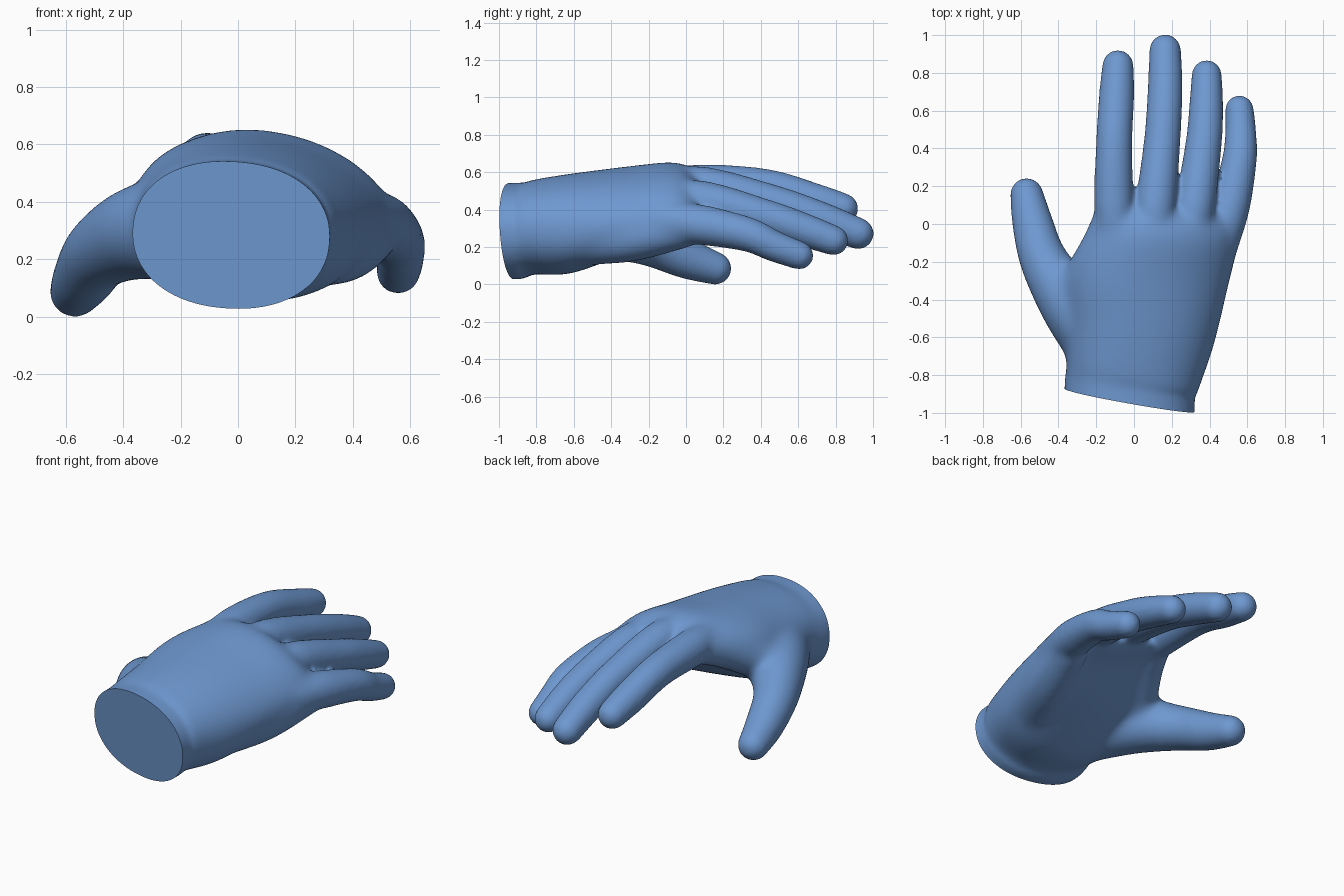
import bpy, bmesh, math
from mathutils import Vector

cube = bpy.data.objects.get("Cube")
if cube:
    bpy.data.objects.remove(cube, do_unlink=True)

blue = bpy.data.materials.new("glove_blue")
blue.use_nodes = True
colour = (0.156, 0.314, 0.631, 1)
blue.diffuse_color = colour
blue.node_tree.nodes["Principled BSDF"].inputs["Base Color"].default_value = colour


def spline(rows, steps=6):
    """Catmull-Rom interpolation of rows of numbers."""
    out = []
    for i in range(len(rows) - 1):
        p0, p1, p2 = rows[max(i - 1, 0)], rows[i], rows[i + 1]
        p3 = rows[min(i + 2, len(rows) - 1)]
        for s in range(steps):
            t = s / steps
            out.append([0.5 * (2 * b + (c - a) * t + (2 * a - 5 * b + 4 * c - d) * t * t
                               + (3 * b - a - 3 * c + d) * t ** 3)
                        for a, b, c, d in zip(p0, p1, p2, p3)])
    return out + [list(rows[-1])]


def loft(name, rings):
    """Skin a list of rings and close both ends."""
    bm = bmesh.new()
    loops = [[bm.verts.new(p) for p in ring] for ring in rings]
    n = len(loops[0])
    for a, b in zip(loops, loops[1:]):
        for i in range(n):
            bm.faces.new((a[i], a[(i + 1) % n], b[(i + 1) % n], b[i]))
    bm.faces.new(loops[0])
    bm.faces.new(loops[-1])
    bmesh.ops.recalc_face_normals(bm, faces=bm.faces)
    mesh = bpy.data.meshes.new(name)
    bm.to_mesh(mesh)
    bm.free()
    obj = bpy.data.objects.new(name, mesh)
    bpy.context.collection.objects.link(obj)
    return obj


def tube(name, path, sides=24):
    """Tapered round-ended tube through (x, y, z, radius) points."""
    rows = spline(path)
    pts = [Vector(r[:3]) for r in rows]
    rad = [r[3] for r in rows]
    dirs = [(pts[min(i + 1, len(pts) - 1)] - pts[max(i - 1, 0)]).normalized()
            for i in range(len(pts))]
    stations = list(zip(pts, dirs, rad))
    dome = [math.radians(a) for a in (20, 40, 58, 74, 85)]
    first, last = stations[0], stations[-1]
    start = [(first[0] - first[1] * first[2] * math.sin(a), first[1], first[2] * math.cos(a))
             for a in reversed(dome)]
    end = [(last[0] + last[1] * last[2] * math.sin(a), last[1], last[2] * math.cos(a))
           for a in dome]
    rings = []
    for p, d, r in start + stations + end:
        side = d.cross(Vector((0, 0, 1))).normalized()
        up = side.cross(d)
        rings.append([p + side * r * math.cos(2 * math.pi * k / sides)
                      + up * r * math.sin(2 * math.pi * k / sides)
                      for k in range(sides)])
    return loft(name, rings)


def palm_ring(y, cx, cz, a, b, roll, cup, skew, sides=48):
    """Rolled, cupped oval cross-section of the palm."""
    ring, c, s = [], math.cos(math.radians(roll)), math.sin(math.radians(roll))
    for k in range(sides):
        t = 2 * math.pi * k / sides
        ct, st = math.cos(t), math.sin(t)
        u = a * math.copysign(abs(ct) ** 0.92, ct)
        v = b * math.copysign(abs(st) ** 0.92, st) - cup * (u / a) ** 2
        x, z = cx + u * c - v * s, cz + u * s + v * c
        ring.append((x, y - skew * x, z))
    return ring


# Palm and wrist: y, centre x, centre z, half width, half height, roll, cup, skew
sections = [
    (-1.05, -0.025, 0.285, 0.345, 0.255, -4, 0.00, 0.18),
    (-0.87, -0.022, 0.287, 0.345, 0.257, -4, 0.00, 0.18),
    (-0.82, -0.008, 0.307, 0.350, 0.252, -5, 0.00, 0.17),
    (-0.60, 0.030, 0.328, 0.395, 0.264, -7, 0.02, 0.12),
    (-0.30, 0.080, 0.405, 0.430, 0.218, -11, 0.04, 0.08),
    (-0.05, 0.165, 0.480, 0.405, 0.155, -15, 0.06, 0.08),
    (0.07, 0.192, 0.470, 0.390, 0.102, -16, 0.06, 0.10),
    (0.13, 0.200, 0.460, 0.370, 0.060, -16, 0.06, 0.13),
]
parts = [loft("palm", [palm_ring(*r) for r in spline(sections)])]

# Fingers, thumb and the heel of the palm: x, y, z, radius
digits = {
    "index_finger": [(-0.07, -0.28, 0.50, 0.105), (-0.105, 0.06, 0.535, 0.106),
                     (-0.105, 0.42, 0.522, 0.096), (-0.092, 0.68, 0.450, 0.093),
                     (-0.085, 0.838, 0.405, 0.083)],
    "middle_finger": [(0.07, -0.28, 0.50, 0.105), (0.110, 0.06, 0.525, 0.108),
                      (0.150, 0.45, 0.440, 0.096), (0.165, 0.72, 0.350, 0.092),
                      (0.165, 0.92, 0.272, 0.084)],
    "ring_finger": [(0.24, -0.28, 0.44, 0.11), (0.315, 0.06, 0.450, 0.108),
                    (0.368, 0.42, 0.360, 0.096), (0.382, 0.62, 0.295, 0.090),
                    (0.385, 0.788, 0.235, 0.080)],
    "little_finger": [(0.38, -0.25, 0.34, 0.12), (0.490, 0.03, 0.325, 0.110),
                      (0.555, 0.32, 0.270, 0.093), (0.565, 0.47, 0.205, 0.083),
                      (0.558, 0.605, 0.155, 0.076)],
    "thumb": [(-0.20, -0.62, 0.30, 0.18), (-0.335, -0.42, 0.295, 0.168),
              (-0.472, -0.20, 0.228, 0.130), (-0.535, 0.0, 0.140, 0.109),
              (-0.568, 0.155, 0.086, 0.088)],
    "palm_heel": [(0.20, -0.72, 0.225, 0.13), (0.36, -0.32, 0.25, 0.135),
                  (0.46, -0.02, 0.30, 0.110)],
    "thumb_web": [(-0.28, -0.34, 0.36, 0.13), (-0.18, -0.14, 0.46, 0.115),
                  (-0.12, 0.02, 0.52, 0.10)],
}
parts += [tube(name, path) for name, path in digits.items()]

# Fuse the parts into one soft surface
bpy.ops.object.select_all(action="DESELECT")
for part in parts:
    part.select_set(True)
hand = parts[0]
bpy.context.view_layer.objects.active = hand
bpy.ops.object.join()
hand.name = "hand"
fuse = hand.modifiers.new("fuse", "REMESH")
fuse.mode = "VOXEL"
fuse.voxel_size = 0.013
bpy.ops.object.modifier_apply(modifier="fuse")


def clamp(value):
    return max(0.0, min(1.0, value))


# Blend the palm strongly, the digits and wrist rim lightly
palm_area = hand.vertex_groups.new(name="palm_area")
for v in hand.data.vertices:
    x, y, z = v.co
    weight = (clamp((0.10 - y) / 0.15) * clamp((y + 0.9) / 0.1)
              * clamp((x + 0.50) / 0.12))
    palm_area.add([v.index], weight, "REPLACE")
for name, count, group in (("soften", 8, ""), ("blend_palm", 60, "palm_area")):
    smooth = hand.modifiers.new(name, "SMOOTH")
    smooth.factor = 0.5
    smooth.iterations = count
    smooth.vertex_group = group
    bpy.ops.object.modifier_apply(modifier=name)

# Flat slanted cut at the wrist
bm = bmesh.new()
bm.from_mesh(hand.data)
cut = bmesh.ops.bisect_plane(bm, geom=bm.verts[:] + bm.edges[:] + bm.faces[:],
                             plane_co=(-0.025, -0.933, 0.285),
                             plane_no=(0.18, 1.0, 0.07), clear_inner=True)
rim = [e for e in cut["geom_cut"] if isinstance(e, bmesh.types.BMEdge)]
bmesh.ops.holes_fill(bm, edges=rim, sides=0)
bmesh.ops.recalc_face_normals(bm, faces=bm.faces)
bm.to_mesh(hand.data)
bm.free()

hand.data.materials.clear()
hand.data.materials.append(blue)
bpy.ops.object.shade_smooth_by_angle(angle=math.radians(45))
